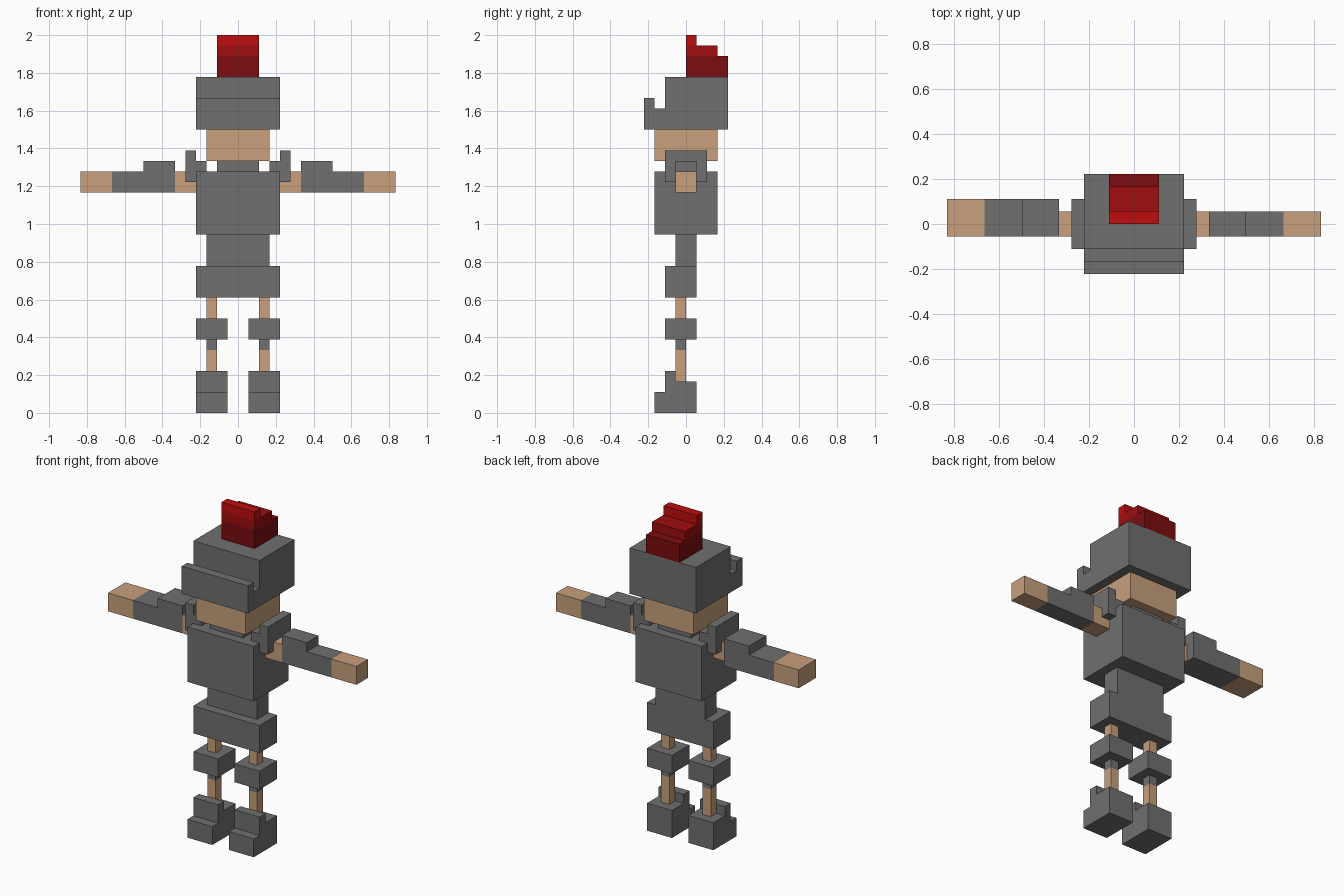
import bpy
import bmesh

cube = bpy.data.objects.get("Cube")
if cube:
    bpy.data.objects.remove(cube, do_unlink=True)

U = 1 / 18  # size of one block


def material(name, r, g, b):
    m = bpy.data.materials.new(name)
    m.use_nodes = True
    m.diffuse_color = (r, g, b, 1)
    m.node_tree.nodes["Principled BSDF"].inputs["Base Color"].default_value = (r, g, b, 1)
    return m


ARMOUR = material("armour grey", 0.162, 0.162, 0.162)
SKIN = material("skin tan", 0.578, 0.352, 0.205)
RED_LIGHT = material("plume bright red", 0.515, 0.004, 0.004)
RED_MID = material("plume mid red", 0.35, 0.004, 0.005)
RED_DARK = material("plume dark red", 0.205, 0.004, 0.005)


def extrude(name, mat, profile, start, end, axis="x"):
    """Extrude a (y, z) profile along x, or an (x, z) profile along y, in blocks."""
    def place(p, t):
        return (t * U, p[0] * U, p[1] * U) if axis == "x" else (p[0] * U, t * U, p[1] * U)
    bm = bmesh.new()
    face = bm.faces.new([bm.verts.new(place(p, start)) for p in profile])
    moved = bmesh.ops.extrude_face_region(bm, geom=[face])["geom"]
    shift = (end - start) * U
    bmesh.ops.translate(bm, verts=[v for v in moved if isinstance(v, bmesh.types.BMVert)],
                        vec=(shift, 0, 0) if axis == "x" else (0, shift, 0))
    if face.is_valid and not all(len(e.link_faces) == 2 for e in face.edges):
        bm.faces.remove(face)
        bmesh.ops.holes_fill(bm, edges=[e for e in bm.edges if e.is_boundary])
    bmesh.ops.recalc_face_normals(bm, faces=bm.faces)
    me = bpy.data.meshes.new(name)
    bm.to_mesh(me)
    bm.free()
    me.materials.append(mat)
    ob = bpy.data.objects.new(name, me)
    bpy.context.collection.objects.link(ob)
    return ob


def box(name, mat, x, y, z):
    profile = [(y[0], z[0]), (y[1], z[0]), (y[1], z[1]), (y[0], z[1])]
    return extrude(name, mat, profile, min(x), max(x))


# Head: stepped helmet with raised visor lip, face and neck
extrude("helmet", ARMOUR, [(-4, 27), (4, 27), (4, 32), (-2, 32),
                           (-2, 29), (-3, 29), (-3, 30), (-4, 30)], -4, 4)
box("face", SKIN, (-3, 3), (-3, 3), (24, 27))
box("neck", ARMOUR, (-2, 2), (-2, 2), (23, 24))

# Plume: three slabs stepping down to the back
box("plume_base", RED_DARK, (-2, 2), (0, 4), (32, 34))
box("plume_middle", RED_MID, (-2, 2), (0, 3), (34, 35))
box("plume_crest", RED_LIGHT, (-2, 2), (0, 1), (35, 36))

# Body
box("torso", ARMOUR, (-4, 4), (-3, 3), (17, 23))
box("waist", ARMOUR, (-3, 3), (-1, 1), (14, 17))
box("hips", ARMOUR, (-4, 4), (-2, 1), (11, 14))

BOOT = [(-3, 0), (1, 0), (1, 3), (-1, 3), (-1, 4), (-2, 4), (-2, 2), (-3, 2)]

for side, s, arm_back in (("left", 1, 1), ("right", -1, 2)):
    # Shoulder guard hooked over the top of the torso
    guard = [(3, 23), (4, 23), (4, 22), (5, 22), (5, 25), (4, 25), (4, 24), (3, 24)]
    extrude(side + "_shoulder_guard", ARMOUR, [(s * x, z) for x, z in guard], -2, 2, "y")

    # Arm: skin, stepped sleeve, hand (the right sleeve and hand are thicker)
    box(side + "_upper_arm", SKIN, (s * 4, s * 6), (-1, 1), (21, 23))
    sleeve = [(6, 21), (12, 21), (12, 23), (9, 23), (9, 24), (6, 24)]
    extrude(side + "_sleeve", ARMOUR, [(s * x, z) for x, z in sleeve], -1, arm_back, "y")
    box(side + "_hand", SKIN, (s * 12, s * 15), (-1, arm_back), (21, 23))

    # Leg
    box(side + "_thigh", SKIN, (s * 2, s * 3), (-1, 0), (9, 11))
    box(side + "_knee_guard", ARMOUR, (s * 1, s * 4), (-2, 1), (7, 9))
    box(side + "_knee_strap", ARMOUR, (s * 2, s * 3), (-1, 0), (6, 7))
    box(side + "_shin", SKIN, (s * 2, s * 3), (-1, 0), (3, 6))
    extrude(side + "_boot", ARMOUR, BOOT, min(s, s * 4), max(s, s * 4))
